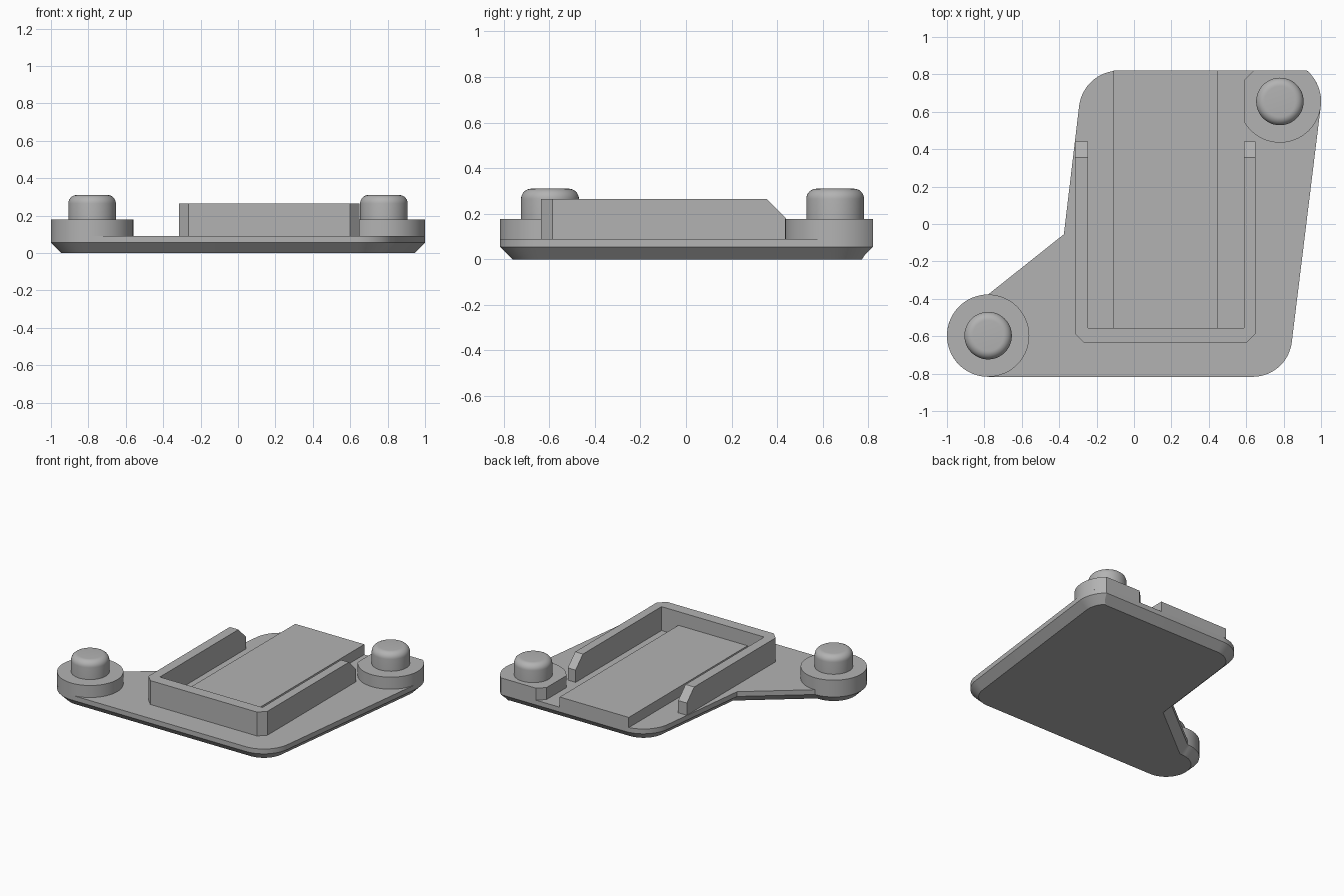
import bpy
import bmesh
import math
from mathutils import Vector

cube = bpy.data.objects.get("Cube")
if cube:
    bpy.data.objects.remove(cube, do_unlink=True)

# Single grey plastic colour
grey = bpy.data.materials.new("grey plastic")
grey.use_nodes = True
colour = (0.45, 0.45, 0.45, 1)
grey.diffuse_color = colour
grey.node_tree.nodes["Principled BSDF"].inputs["Base Color"].default_value = colour

PLATE_TOP, BOSS_TOP, PAD_TOP, WALL_TOP, PEG_TOP = 0.09, 0.178, 0.165, 0.265, 0.31
BACK = 0.82
BOSS_R, PEG_R = 0.22, 0.127
BOSS_A = (-0.78, -0.597)
BOSS_B = (0.78, 0.655)


def arc(centre, r, start, end, steps=16):
    """Points on an arc, angles in degrees."""
    return [(centre[0] + r * math.cos(math.radians(start + (end - start) * i / steps)),
             centre[1] + r * math.sin(math.radians(start + (end - start) * i / steps)))
            for i in range(steps + 1)]


def inset(points, d):
    """Mitred inward offset of a counter-clockwise outline."""
    out = []
    for i, p in enumerate(points):
        p = Vector(p)
        a = (p - Vector(points[i - 1])).normalized()
        b = (Vector(points[(i + 1) % len(points)]) - p).normalized()
        na, nb = Vector((-a.y, a.x)), Vector((-b.y, b.x))
        out.append(p + (na + nb) * d / (1 + na.dot(nb)))
    return out


def stack(name, layers, bevel_back=0):
    """Join equal-length outlines at rising heights into a closed solid."""
    bm = bmesh.new()
    rings = [[bm.verts.new((p[0], p[1], z)) for p in pts] for pts, z in layers]
    n = len(rings[0])
    for low, high in zip(rings, rings[1:]):
        for i in range(n):
            j = (i + 1) % n
            bm.faces.new((low[i], low[j], high[j], high[i]))
    bm.faces.new(rings[0][::-1])
    bm.faces.new(rings[-1])
    if bevel_back:
        top = layers[-1][1]
        back = max(v.co.y for v in bm.verts)
        edges = [e for e in bm.edges
                 if all(v.co.z > top - 1e-4 and v.co.y > back - 1e-4 for v in e.verts)]
        bmesh.ops.bevel(bm, geom=edges, offset=bevel_back, segments=1, affect='EDGES')
    bmesh.ops.recalc_face_normals(bm, faces=bm.faces)
    mesh = bpy.data.meshes.new(name)
    bm.to_mesh(mesh)
    bm.free()
    mesh.materials.append(grey)
    obj = bpy.data.objects.new(name, mesh)
    bpy.context.collection.objects.link(obj)
    bpy.ops.object.select_all(action='DESELECT')
    obj.select_set(True)
    bpy.context.view_layer.objects.active = obj
    bpy.ops.object.shade_smooth_by_angle()
    return obj


# Base plate with chamfered underside
outline = (arc(BOSS_A, BOSS_R, 90, 270, 32)
           + arc((0.635, -0.607), 0.21, -90, -6.7)
           + arc(BOSS_B, BOSS_R, -6.7, 48.6)
           + arc((-0.08, BACK - 0.215), 0.215, 90, 173.3)
           + [(-0.375, -0.055)])
stack("base_plate", [(inset(outline, 0.055), 0), (outline, 0.055), (outline, PLATE_TOP)])

# Round boss and trimmed corner boss
stack("round_boss", [(arc(BOSS_A, BOSS_R, 0, 354, 59), z) for z in (PLATE_TOP, BOSS_TOP)])
trimmed = arc(BOSS_B, BOSS_R, -149.7, 48.6, 36) + [(0.64, BACK), (0.59, BACK - 0.05)]
stack("corner_boss", [(trimmed, z) for z in (PLATE_TOP, BOSS_TOP)])

# Pegs with rounded tops
FILLET = 0.045
for name, centre in (("round_boss_peg", BOSS_A), ("corner_boss_peg", BOSS_B)):
    profile = [(PEG_R, BOSS_TOP)]
    for i in range(9):
        a = math.pi / 2 * i / 8
        profile.append((PEG_R - FILLET * (1 - math.cos(a)), PEG_TOP - FILLET * (1 - math.sin(a))))
    stack(name, [(arc(centre, r, 0, 352.5, 47), z) for r, z in profile])

# U-shaped wall with sloped back ends
X0, X1, Y0, END, C = -0.315, 0.65, -0.637, 0.44, 0.05
IN0, IN1, INY = -0.245, 0.587, -0.555
u_shape = [(X0, END), (X0, Y0 + C), (X0 + C, Y0), (X1 - C, Y0), (X1, Y0 + C), (X1, END),
           (IN1, END), (IN1, INY), (IN0, INY), (IN0, END)]
stack("cradle_wall", [(u_shape, z) for z in (PLATE_TOP, WALL_TOP)], bevel_back=0.085)

# Raised pad running from the wall to the back edge
pad = [(-0.11, INY), (0.45, INY), (0.45, BACK), (-0.11, BACK)]
stack("raised_pad", [(pad, z) for z in (PLATE_TOP, PAD_TOP)])
